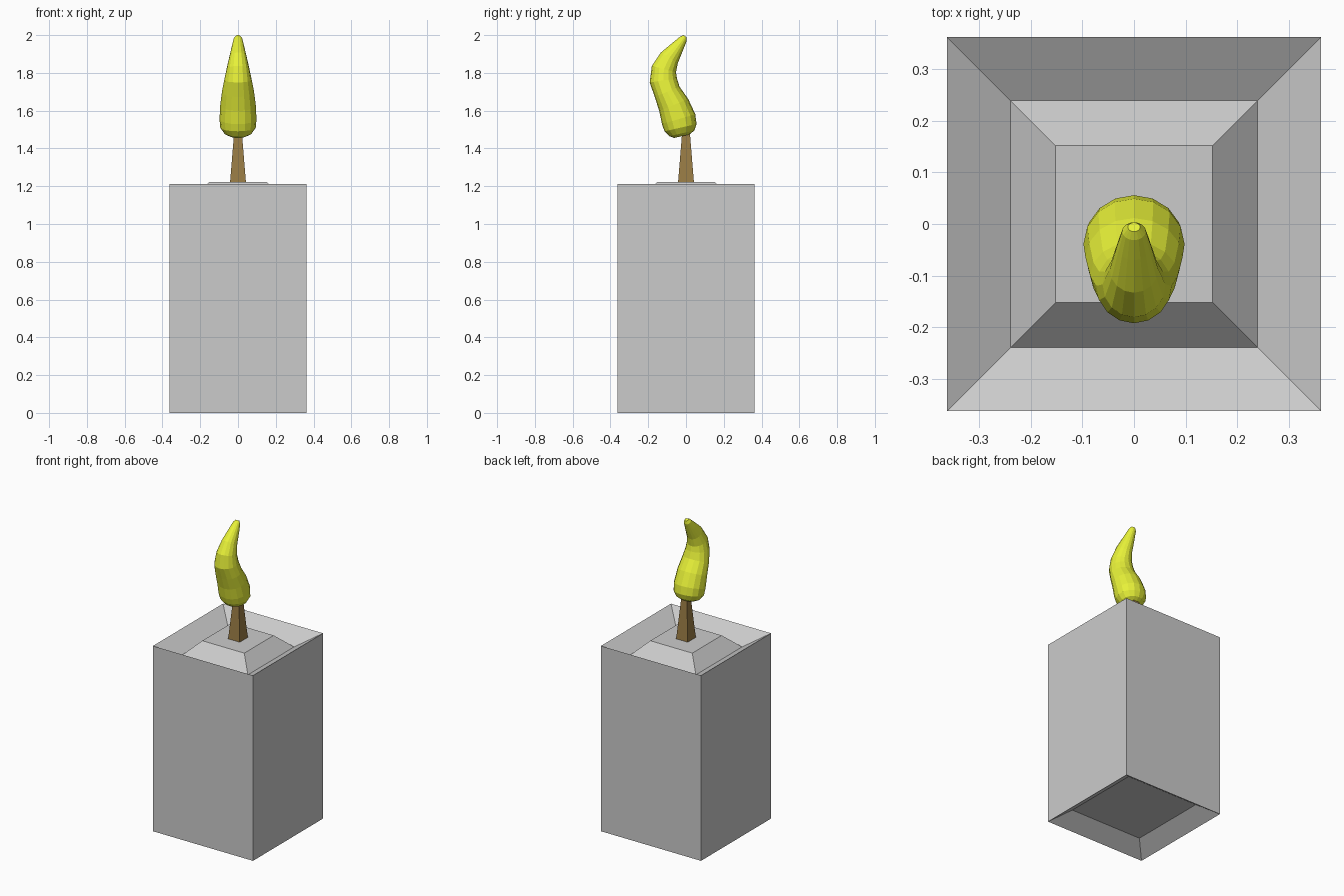
import bpy, bmesh
from math import cos, sin, pi, hypot

if "Cube" in bpy.data.objects:
    bpy.data.objects.remove(bpy.data.objects["Cube"])


def loft(name, rings, color=None):
    """Skin a list of equal-length rings and cap both ends."""
    bm = bmesh.new()
    loops = [[bm.verts.new(p) for p in ring] for ring in rings]
    n = len(loops[0])
    for a, b in zip(loops, loops[1:]):
        for i in range(n):
            j = (i + 1) % n
            bm.faces.new((a[i], a[j], b[j], b[i]))
    bm.faces.new(loops[0][::-1])
    bm.faces.new(loops[-1])
    bmesh.ops.recalc_face_normals(bm, faces=bm.faces)
    mesh = bpy.data.meshes.new(name)
    bm.to_mesh(mesh)
    bm.free()
    obj = bpy.data.objects.new(name, mesh)
    bpy.context.collection.objects.link(obj)
    if color:
        mat = bpy.data.materials.new(name)
        mat.diffuse_color = (*color, 1)
        mat.use_nodes = True
        mat.node_tree.nodes["Principled BSDF"].inputs["Base Color"].default_value = mat.diffuse_color
        mesh.materials.append(mat)
    return obj


def square(half, z):
    return [(x * half, y * half, z) for x, y in ((-1, -1), (1, -1), (1, 1), (-1, 1))]


# Wax block: recessed underside, straight walls, melted trough and raised centre
wax = [(0.26, 0.072), (0.362, 0), (0.362, 1.212), (0.239, 1.137), (0.152, 1.222)]
loft("wax_body", [square(h, z) for h, z in wax])

# Tapered square wick
loft("wick", [square(0.042, 1.22), square(0.02, 1.49)], (0.32, 0.2, 0.06))

# Flame: S-shaped path of (y, z, half width, half depth)
path = [
    (-0.022, 1.465, 0.042, 0.042),
    (-0.022, 1.480, 0.073, 0.068),
    (-0.029, 1.510, 0.094, 0.087),
    (-0.039, 1.555, 0.098, 0.092),
    (-0.065, 1.630, 0.094, 0.083),
    (-0.100, 1.700, 0.085, 0.071),
    (-0.120, 1.760, 0.073, 0.073),
    (-0.117, 1.820, 0.061, 0.066),
    (-0.088, 1.880, 0.047, 0.053),
    (-0.043, 1.940, 0.033, 0.034),
    (-0.014, 1.980, 0.023, 0.021),
    (-0.006, 1.995, 0.012, 0.010),
]
SIDES = 16
rings = []
for k, (y, z, rx, ry) in enumerate(path):
    a, b = path[max(k - 1, 0)], path[min(k + 1, len(path) - 1)]
    if k < 2:
        a, b = path[1], path[3]
    ty, tz = b[0] - a[0], b[1] - a[1]
    d = hypot(ty, tz)
    ring = []
    for i in range(SIDES):
        t = 2 * pi * i / SIDES
        s = ry * sin(t)
        ring.append((rx * cos(t), y + s * tz / d, z - s * ty / d))
    rings.append(ring)
loft("flame", rings, (0.8, 0.88, 0.04))
